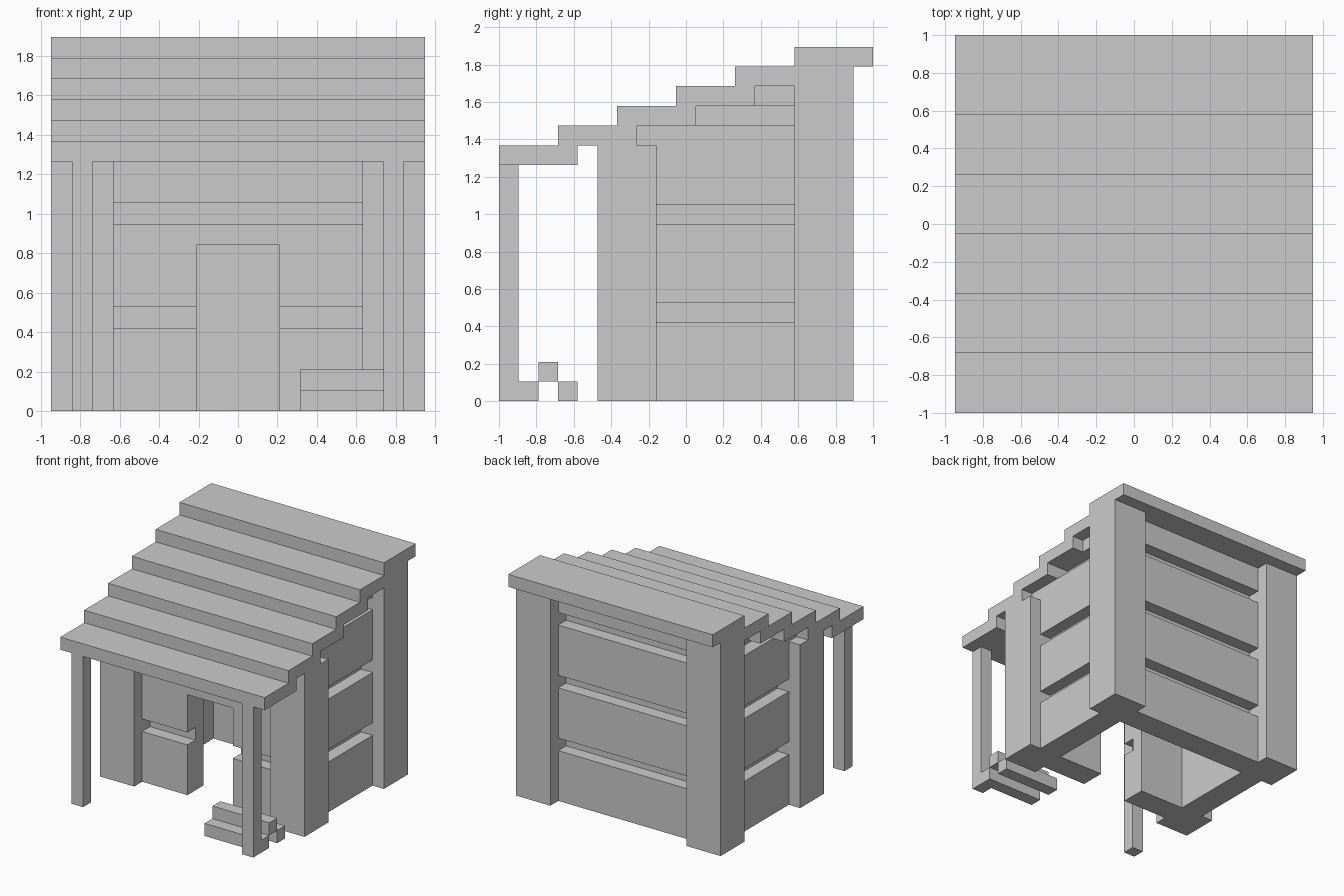
import bpy, bmesh
from mathutils import Vector

if "Cube" in bpy.data.objects:
    bpy.data.objects.remove(bpy.data.objects["Cube"])

U = 2 / 19                       # one building unit
# Grid coordinates: x -9..9, y 0..19 (front to back), z 0..18


def prism(name, profile, axis, lo, hi):
    """Extrude a closed 2D profile along x (profile = y,z) or y (profile = x,z)."""
    def point(a, b, t):
        x, y = (t, a) if axis == 'x' else (a, t)
        return Vector((x * U, y * U - 1, b * U))
    bm = bmesh.new()
    face = bm.faces.new([bm.verts.new(point(a, b, lo)) for a, b in profile])
    new = bmesh.ops.extrude_face_region(bm, geom=[face])['geom']
    shift = point(0, 0, hi) - point(0, 0, lo)
    bmesh.ops.translate(bm, vec=shift, verts=[g for g in new if isinstance(g, bmesh.types.BMVert)])
    bmesh.ops.recalc_face_normals(bm, faces=bm.faces)
    mesh = bpy.data.meshes.new(name)
    bm.to_mesh(mesh)
    bm.free()
    obj = bpy.data.objects.new(name, mesh)
    bpy.context.collection.objects.link(obj)
    return obj


def box(name, x, y, z):
    return prism(name, [(y[0], z[0]), (y[1], z[0]), (y[1], z[1]), (y[0], z[1])], 'x', *x)


def mirrored(obj):
    """Repeat a right-hand part on the left."""
    obj.modifiers.new("mirror", 'MIRROR').use_mirror_merge = False
    return obj


# Stepped roof
upper, lower = [], []
for i in range(6):
    upper += [(3 * i, 12 + i), (3 * i, 13 + i)]
    lower += [(3 * i + 4, 12 + i), (3 * i + 4, 13 + i)]
prism("stepped_roof", upper + lower[::-1], 'x', -9, 9)

# Porch posts and corner pillars
mirrored(box("porch_post", (7, 8), (0, 1), (0, 12)))
mirrored(box("front_pillar", (6, 9), (5, 8), (0, 13)))
mirrored(box("back_pillar", (6, 9), (15, 18), (0, 17)))

# Inner wall layer: front with doorway, stepped sides, back
prism("front_wall", [(-6, 0), (-2, 0), (-2, 8), (2, 8), (2, 0), (6, 0), (6, 13),
                     (8, 13), (8, 14), (-8, 14), (-8, 13), (-6, 13)], 'y', 7, 8)
mirrored(prism("side_wall", [(8, 0), (15, 0), (15, 16), (13, 16), (13, 15),
                             (10, 15), (10, 14), (8, 14)], 'x', 6, 7))
box("back_wall", (-6, 6), (15, 16), (0, 16))

# Raised planks on the sides and back
for i, (lo, hi) in enumerate([(0, 4), (5, 9), (10, 14), (15, 17)]):
    box(f"back_plank_{i}", (-6, 6), (16, 17), (lo, hi))
    mirrored(box(f"side_plank_{i}", (7, 8), (13 if i == 3 else 8, 15), (lo, min(hi, 16))))

# Raised planks on the front, around the doorway
mirrored(box("front_plank_low", (2, 6), (6, 7), (0, 4)))
prism("front_plank_door", [(-6, 5), (-2, 5), (-2, 8), (2, 8), (2, 5), (6, 5),
                           (6, 9), (-6, 9)], 'y', 6, 7)
box("front_plank_top", (-6, 6), (6, 7), (10, 13))

# Stack of logs on the porch
for i, (y, z) in enumerate([(1, 0), (3, 0), (2, 1)]):
    box(f"log_{i}", (3, 8), (y, y + 1), (z, z + 1))
